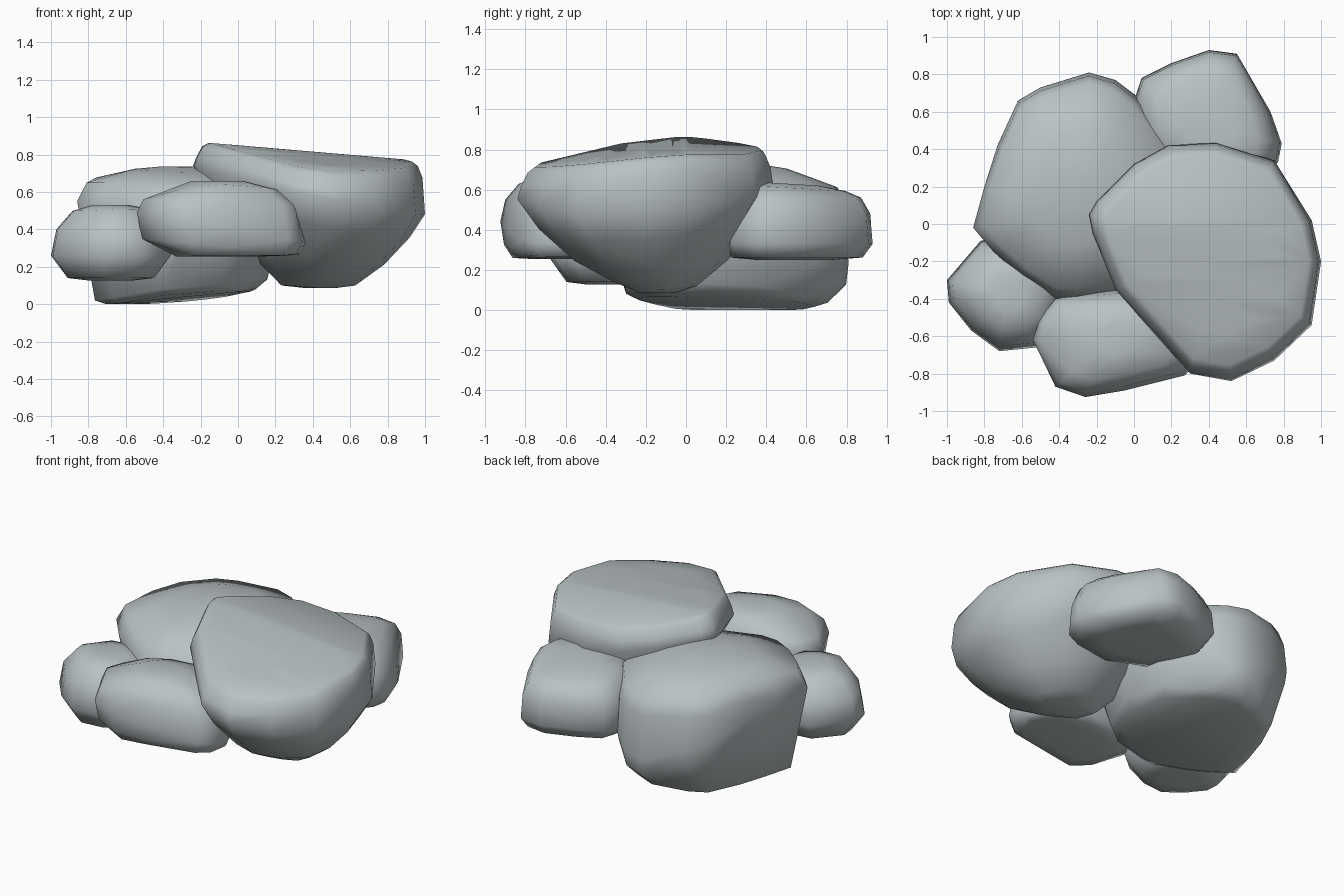
import bpy, bmesh, math

stone = bpy.data.materials.new("blue_grey_stone")
stone.diffuse_color = (0.49, 0.54, 0.555, 1)


def rock(name, outline, centre, layers):
    """Convex stone: the plan outline is scaled about centre for each layer,
    and each layer gets its height from a function of x and y."""
    cx, cy = centre
    bm = bmesh.new()
    for s, height in layers:
        for px, py in outline:
            x, y = cx + s * (px - cx), cy + s * (py - cy)
            bm.verts.new((x, y, height(x, y)))
    res = bmesh.ops.convex_hull(bm, input=bm.verts[:])
    spare = {e for e in res["geom_interior"] + res["geom_unused"]
             if isinstance(e, bmesh.types.BMVert)}
    bmesh.ops.delete(bm, geom=list(spare), context='VERTS')
    bmesh.ops.recalc_face_normals(bm, faces=bm.faces[:])
    me = bpy.data.meshes.new(name)
    bm.to_mesh(me)
    bm.free()
    me.materials.append(stone)
    ob = bpy.data.objects.new(name, me)
    bpy.context.collection.objects.link(ob)
    bpy.ops.object.select_all(action='DESELECT')
    ob.select_set(True)
    bpy.context.view_layer.objects.active = ob
    bpy.ops.object.shade_smooth_by_angle(angle=math.radians(75))


# large right boulder, wide on top and tapering below
def right_top(x, y):
    d = max(-0.05 - y, 0)
    return 0.85 - 0.085 * x - 0.05 * d - 0.12 * d * d - 0.05 * max(y, 0)


rock("right_boulder",
     [(-0.24, 0.05), (-0.2, 0.12), (0, 0.32), (0.18, 0.42), (0.44, 0.435),
      (0.75, 0.34), (0.95, 0.02), (1, -0.2), (0.95, -0.54), (0.75, -0.73),
      (0.52, -0.84), (0.3, -0.8), (-0.1, -0.35), (-0.22, -0.05)],
     (0.45, -0.13),
     [(0.15, lambda x, y: 0.088),
      (0.32, lambda x, y: 0.1 + 0.12 * max(y + 0.1, 0) + 0.25 * max(-0.2 - y, 0)),
      (0.6, lambda x, y: 0.25 - 0.12 * (x - 0.45)),
      (0.85, lambda x, y: 0.55 - 0.2 * x + 0.06 * y),
      (1.0, lambda x, y: 0.69 - 0.2 * x + 0.04 * y),
      (0.975, lambda x, y: right_top(x, y) - 0.08),
      (0.93, lambda x, y: right_top(x, y) - 0.02),
      (0.88, right_top),
      (0.65, right_top),
      (0.4, right_top)])


# large left boulder, resting on the ground
def left_top(x, y):
    return (0.74 - 0.25 * (x + 0.3) ** 2 - 0.38 * (y - 0.2) ** 2
            - 0.15 * max(x + 0.2, 0))


def left_base(x, y):
    return (0.14 * max(x + 0.6, 0) ** 2 + 0.2 * max(-0.02 - y, 0)
            + 0.3 * max(x - 0.05, 0))


rock("left_boulder",
     [(-0.86, -0.02), (-0.8, 0.2), (-0.73, 0.42), (-0.62, 0.66), (-0.5, 0.73),
      (-0.24, 0.81), (-0.1, 0.77), (0.02, 0.68), (0.21, 0.43), (0.25, 0.1),
      (0.15, -0.2), (-0.05, -0.35), (-0.3, -0.4), (-0.42, -0.4),
      (-0.6, -0.28), (-0.75, -0.15)],
     (-0.3, 0.2),
     [(0.72, left_base),
      (0.83, lambda x, y: 0.02 + left_base(x, y)),
      (0.98, lambda x, y: 0.36 - 0.3 * (x + 0.3) - 0.36 * max(y - 0.2, 0)
       + 0.9 * max(x + 0.15, 0)),
      (1.0, lambda x, y: 0.4 - 0.27 * (x + 0.3) - 0.25 * max(y - 0.2, 0)
       + 0.7 * max(x + 0.15, 0)),
      (0.97, lambda x, y: left_top(x, y) - 0.09),
      (0.91, lambda x, y: left_top(x, y) - 0.01),
      (0.5, left_top),
      (0.2, left_top)])

# back stone
rock("back_stone",
     [(0, 0.66), (0.04, 0.78), (0.2, 0.86), (0.4, 0.93), (0.55, 0.91),
      (0.62, 0.78), (0.73, 0.6), (0.79, 0.43), (0.77, 0.33), (0.68, 0.22),
      (0.4, 0.18), (0.12, 0.3), (0.01, 0.5)],
     (0.4, 0.52),
     [(0.5, lambda x, y: 0.25),
      (0.88, lambda x, y: 0.262),
      (1.0, lambda x, y: 0.33),
      (0.97, lambda x, y: 0.46 + 0.05 * (y - 0.5)),
      (0.86, lambda x, y: 0.56),
      (0.68, lambda x, y: 0.61 - 0.06 * (y - 0.5)),
      (0.35, lambda x, y: 0.63 - 0.06 * (y - 0.5))])

# front stone
rock("front_stone",
     [(-0.54, -0.62), (-0.5, -0.5), (-0.42, -0.4), (-0.2, -0.36), (0.05, -0.34),
      (0.28, -0.42), (0.36, -0.6), (0.34, -0.74), (0.27, -0.81),
      (-0.05, -0.89), (-0.26, -0.925), (-0.42, -0.87)],
     (-0.12, -0.62),
     [(0.5, lambda x, y: 0.255),
      (0.8, lambda x, y: 0.26 + 0.3 * max(-0.25 - x, 0)),
      (0.94, lambda x, y: 0.3 - 0.1 * x),
      (1.0, lambda x, y: 0.41 - 0.18 * (x + 0.08)),
      (0.92, lambda x, y: 0.54 - 0.04 * x),
      (0.7, lambda x, y: 0.64 - 0.4 * (x + 0.05) ** 2),
      (0.3, lambda x, y: 0.66)])

# small left stone
rock("left_stone",
     [(-1, -0.3), (-0.99, -0.42), (-0.87, -0.57), (-0.72, -0.68), (-0.52, -0.66),
      (-0.4, -0.56), (-0.36, -0.4), (-0.4, -0.2), (-0.58, -0.06), (-0.82, -0.09)],
     (-0.68, -0.38),
     [(0.4, lambda x, y: 0.128),
      (0.72, lambda x, y: 0.14),
      (1.0, lambda x, y: 0.26),
      (0.91, lambda x, y: 0.4),
      (0.64, lambda x, y: 0.505 + 0.03 * (x + 0.68)),
      (0.3, lambda x, y: 0.53)])
